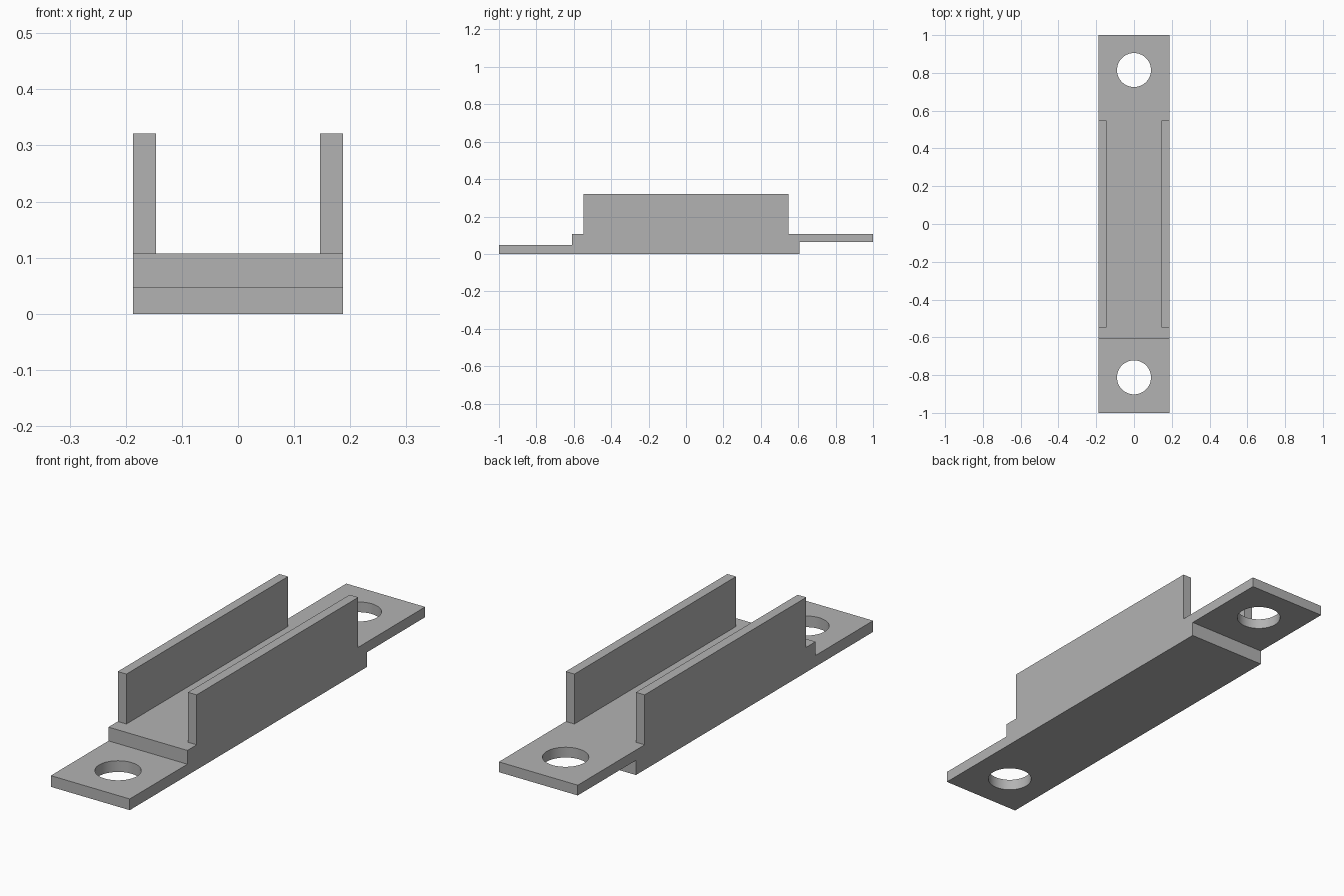
import bpy
import bmesh
import math

cube = bpy.data.objects.get("Cube")
if cube:
    bpy.data.objects.remove(cube, do_unlink=True)

HALF_WIDTH = 0.187
WALL_INNER = 0.146
WALL_HALF_LENGTH = 0.547
FLOOR_TOP = 0.107
WALL_TOP = 0.321

grey = bpy.data.materials.new("plain_grey")
grey.use_nodes = True
colour = (0.45, 0.45, 0.45, 1)
grey.diffuse_color = colour
grey.node_tree.nodes["Principled BSDF"].inputs["Base Color"].default_value = colour


def extruded(name, profile, x0, x1):
    """Sweep a closed (y, z) profile along x."""
    bm = bmesh.new()
    face = bm.faces.new([bm.verts.new((x0, y, z)) for y, z in profile])
    swept = bmesh.ops.extrude_face_region(bm, geom=[face], use_keep_orig=True)
    moved = [v for v in swept["geom"] if isinstance(v, bmesh.types.BMVert)]
    bmesh.ops.translate(bm, verts=moved, vec=(x1 - x0, 0, 0))
    bmesh.ops.recalc_face_normals(bm, faces=bm.faces)
    mesh = bpy.data.meshes.new(name)
    bm.to_mesh(mesh)
    bm.free()
    mesh.materials.append(grey)
    obj = bpy.data.objects.new(name, mesh)
    bpy.context.collection.objects.link(obj)
    return obj


def select_only(obj):
    bpy.ops.object.select_all(action="DESELECT")
    obj.select_set(True)
    bpy.context.view_layer.objects.active = obj


# Stepped base: low tab at the front, thick floor, raised tab at the back
base = extruded("stepped_base", [
    (-1, 0), (0.606, 0), (0.606, 0.063), (1, 0.063), (1, FLOOR_TOP),
    (-0.61, FLOOR_TOP), (-0.61, 0.048), (-1, 0.048)], -HALF_WIDTH, HALF_WIDTH)

# Screw holes through both tabs
for y in (-0.812, 0.815):
    bpy.ops.mesh.primitive_cylinder_add(vertices=64, radius=0.09, depth=0.5,
                                        location=(0, y, 0.05))
    cutter = bpy.context.object
    cutter.name = "hole_cutter"
    cutter.hide_render = True
    cutter.data.materials.append(grey)
    cut = base.modifiers.new("screw_hole", "BOOLEAN")
    cut.operation = "DIFFERENCE"
    cut.solver = "EXACT"
    cut.object = cutter
    select_only(base)
    bpy.ops.object.modifier_apply(modifier=cut.name)
    bpy.data.objects.remove(cutter, do_unlink=True)

select_only(base)
bpy.ops.object.shade_smooth_by_angle(angle=math.radians(30))

# Upright side walls, flush with the base edges
for name, side in (("left_wall", 1), ("right_wall", -1)):
    extruded(name, [
        (-WALL_HALF_LENGTH, FLOOR_TOP), (WALL_HALF_LENGTH, FLOOR_TOP),
        (WALL_HALF_LENGTH, WALL_TOP), (-WALL_HALF_LENGTH, WALL_TOP)],
        side * WALL_INNER, side * HALF_WIDTH)
